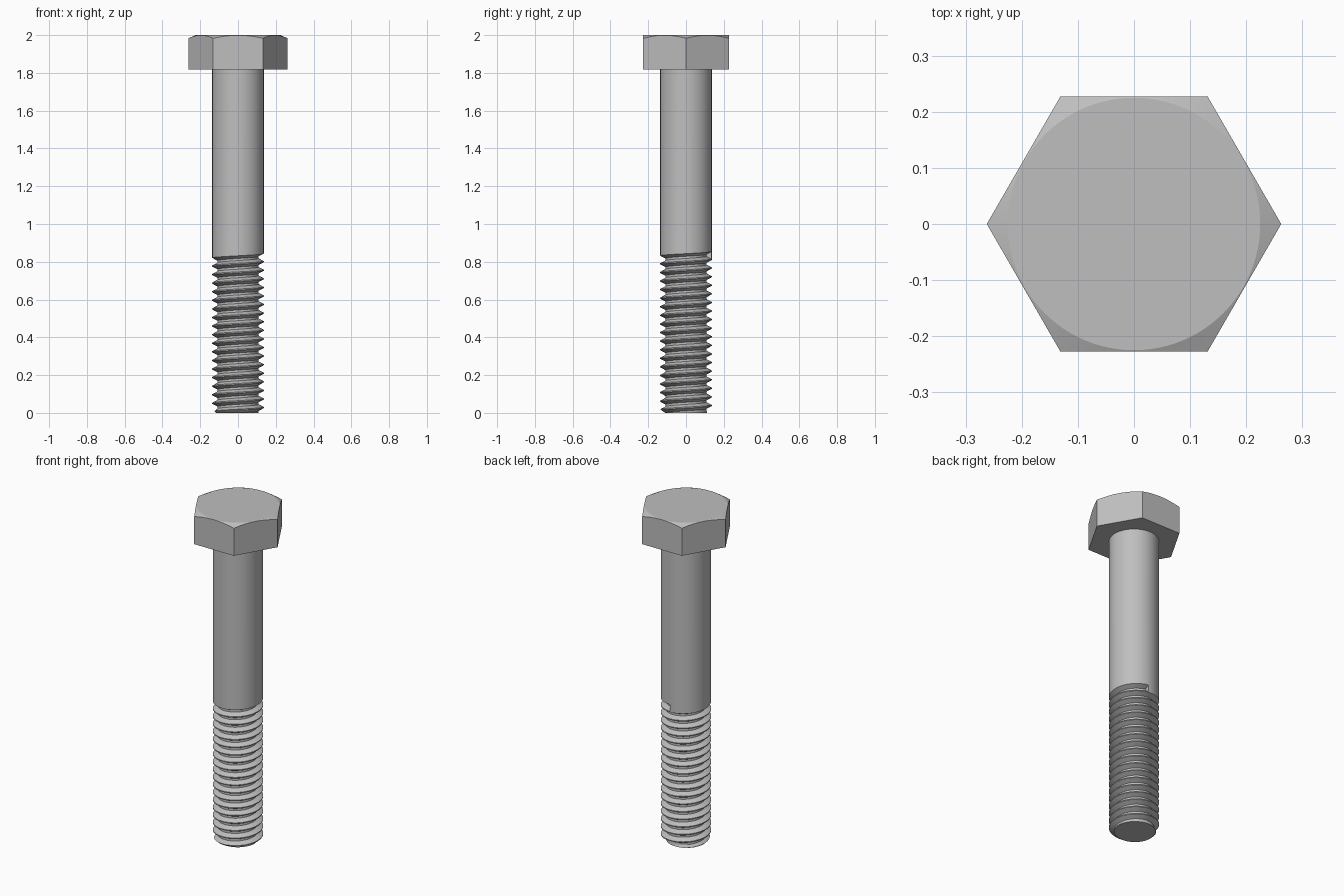
import bpy
import bmesh
import math

cube = bpy.data.objects.get("Cube")
if cube:
    bpy.data.objects.remove(cube, do_unlink=True)

steel = bpy.data.materials.new("steel grey")
steel.use_nodes = True
COLOUR = (0.52, 0.52, 0.52, 1)
steel.diffuse_color = COLOUR
steel.node_tree.nodes["Principled BSDF"].inputs["Base Color"].default_value = COLOUR

UNIT = 1 / 22                      # one thread pitch
RADIUS, ROOT = 3 * UNIT, 2.39 * UNIT
FLAT = 5 * UNIT                    # centre to flat of the hexagon
HEAD_BOTTOM, HEAD_TOP = 40 * UNIT, 2.0
SEGMENTS = 64


def finish(name, bm):
    """Turn the mesh into a shaded object."""
    bmesh.ops.remove_doubles(bm, verts=bm.verts, dist=1e-5)
    bmesh.ops.recalc_face_normals(bm, faces=bm.faces)
    mesh = bpy.data.meshes.new(name)
    bm.to_mesh(mesh)
    bm.free()
    mesh.materials.append(steel)
    obj = bpy.data.objects.new(name, mesh)
    bpy.context.collection.objects.link(obj)
    bpy.ops.object.select_all(action="DESELECT")
    obj.select_set(True)
    bpy.context.view_layer.objects.active = obj
    bpy.ops.object.shade_smooth_by_angle(angle=math.radians(20))


def polar(bm, radius, angle, z):
    return bm.verts.new((radius * math.cos(angle), radius * math.sin(angle), z))


def bridge(bm, lower, upper):
    """Join two closed rings with quads."""
    for i in range(len(lower)):
        j = (i + 1) % len(lower)
        bm.faces.new((lower[i], lower[j], upper[j], upper[i]))


# Hexagonal head, its top corners cut by a shallow cone
bm = bmesh.new()
bottom, edge, top = [], [], []
CAP = FLAT * 0.99
for i in range(96):
    a = math.tau * i / 96
    r = FLAT / math.cos(a % (math.pi / 3) - math.pi / 6)
    bottom.append(polar(bm, r, a, HEAD_BOTTOM))
    edge.append(polar(bm, r, a, HEAD_TOP - 0.45 * (r - CAP)))
    top.append(polar(bm, CAP, a, HEAD_TOP))
bridge(bm, bottom, edge)
bridge(bm, edge, top)
bm.faces.new(top)
bm.faces.new(bottom[::-1])
finish("hex_head", bm)

# Right-handed helical thread, running out in a step below the plain shank
bm = bmesh.new()
TURNS = 20
LAST = TURNS * SEGMENTS
RUNOUT = math.radians(85)          # direction of the run-out step
PROFILE = ((RADIUS, 0), (RADIUS, 1 / 8), (ROOT, 7 / 16), (ROOT, 11 / 16), (RADIUS, 1))


def angle_at(k):
    return RUNOUT + math.tau * (k - LAST) / SEGMENTS


def crest_height(k):
    return 0.854 + UNIT * ((k - LAST) / SEGMENTS - 1)


def column(k):
    verts = []
    for radius, rise in PROFILE:
        z = crest_height(k) + rise * UNIT
        chamfered = min(radius, max(0.1, 0.117 + z))
        verts.append(polar(bm, chamfered, angle_at(k), z))
    return verts


columns = [column(k) for k in range(LAST + 1)]
for a, b in zip(columns, columns[1:]):
    for i in range(len(PROFILE) - 1):
        bm.faces.new((a[i], b[i], b[i + 1], a[i + 1]))
bm.faces.new(columns[-1])          # wall of the run-out step

# Flat end of the bolt
cut = bmesh.ops.bisect_plane(bm, geom=bm.verts[:] + bm.edges[:] + bm.faces[:],
                             plane_co=(0, 0, 0), plane_no=(0, 0, 1), clear_inner=True)
rim = [e for e in cut["geom_cut"] if isinstance(e, bmesh.types.BMEdge)]
bmesh.ops.contextual_create(bm, geom=rim)
finish("thread", bm)

# Plain shank, its lower rim following the last turn of the thread
bm = bmesh.new()
low = [polar(bm, RADIUS, angle_at(k), crest_height(k) + UNIT)
       for k in range(LAST - SEGMENTS, LAST + 1)]
high = [polar(bm, RADIUS, angle_at(k), HEAD_BOTTOM)
        for k in range(LAST - SEGMENTS, LAST + 1)]
for i in range(SEGMENTS):
    bm.faces.new((low[i], low[i + 1], high[i + 1], high[i]))
finish("shank", bm)
